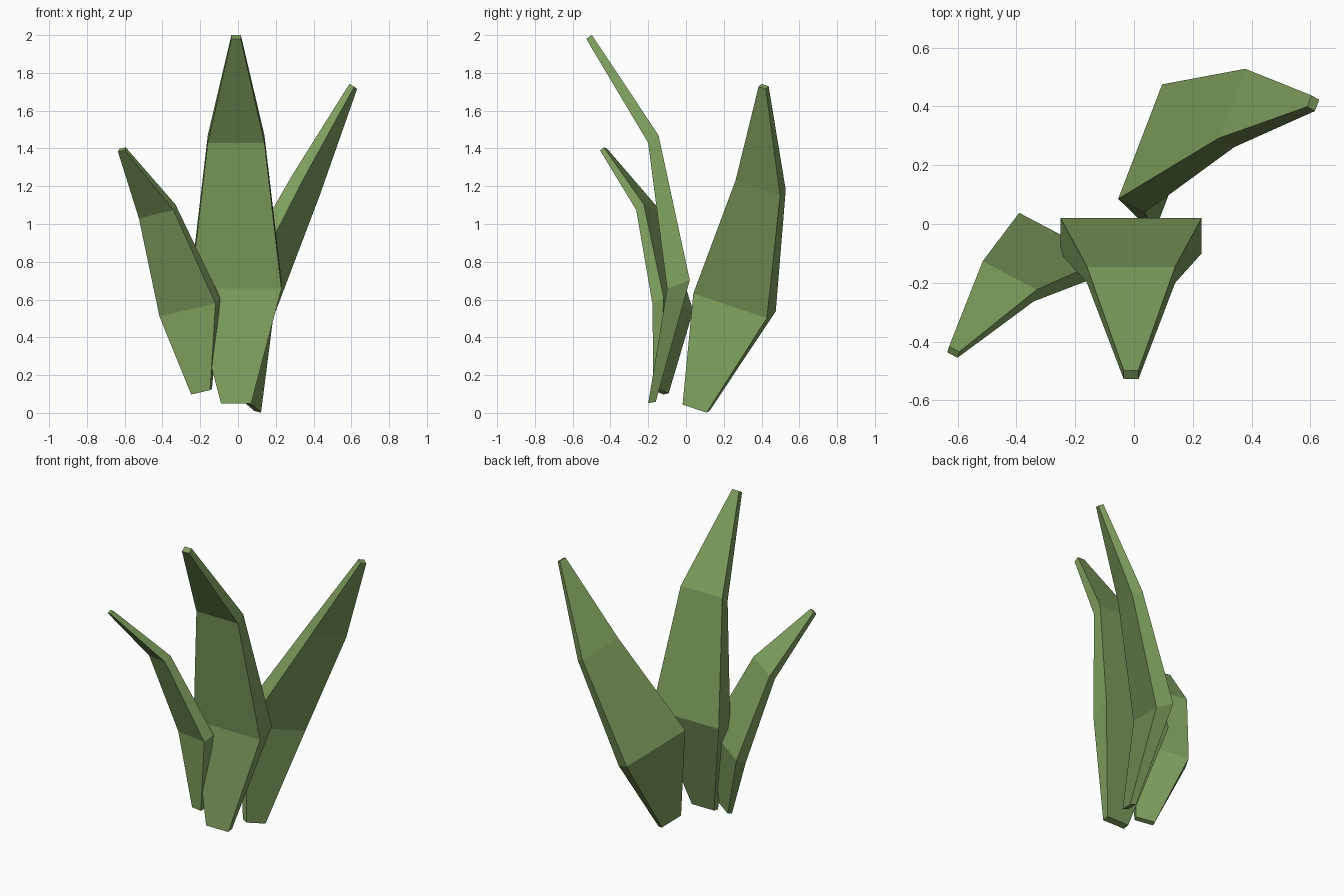
import bpy, bmesh
from mathutils import Vector

if "Cube" in bpy.data.objects:
    bpy.data.objects.remove(bpy.data.objects["Cube"])

green = bpy.data.materials.new("leaf_green")
green.diffuse_color = (0.21, 0.34, 0.11, 1)
green.use_nodes = True
green.node_tree.nodes["Principled BSDF"].inputs["Base Color"].default_value = green.diffuse_color


def leaf(name, side, rings):
    """Loft a blade through rings of (centre, width, thickness vector)."""
    side = Vector(side).normalized()
    bm = bmesh.new()
    loops = []
    for centre, width, thick in rings:
        c, s, t = Vector(centre), side * width / 2, Vector(thick) / 2
        loops.append([bm.verts.new(p) for p in (c - s - t, c + s - t, c + s + t, c - s + t)])
    for a, b in zip(loops, loops[1:]):
        for i in range(4):
            j = (i + 1) % 4
            bm.faces.new((a[i], a[j], b[j], b[i]))
    bm.faces.new(loops[0])
    bm.faces.new(loops[-1])
    bmesh.ops.recalc_face_normals(bm, faces=bm.faces)
    mesh = bpy.data.meshes.new(name)
    bm.to_mesh(mesh)
    bm.free()
    mesh.materials.append(green)
    obj = bpy.data.objects.new(name, mesh)
    bpy.context.collection.objects.link(obj)
    return obj


# Tall middle leaf, bending to the front
leaf("middle_leaf", (1, 0, 0), [
    ((-0.01, -0.18, 0.055), 0.16, (0, 0.04, 0.008)),
    ((-0.01, -0.04, 0.68), 0.48, (0, 0.12, 0.045)),
    ((-0.01, -0.173, 1.45), 0.30, (0, 0.055, 0.04)),
    ((-0.01, -0.513, 1.99), 0.05, (0, 0.03, 0.02)),
])

# Short leaf, bending to the left and front
leaf("left_leaf", (-0.295, 0.155, -0.068), [
    ((-0.193, -0.132, 0.112), 0.115, (0.01, 0.028, 0.006)),
    ((-0.255, -0.07, 0.56), 0.342, (0.025, 0.06, 0.03)),
    ((-0.428, -0.195, 1.067), 0.212, (0.01, 0.04, 0.03)),
    ((-0.615, -0.436, 1.394), 0.04, (0.006, 0.02, 0.016)),
])

# Medium leaf, bending to the right and back
leaf("right_leaf", (0.15, 0.39, -0.13), [
    ((0.08, 0.053, 0.027), 0.143, (0.035, -0.015, -0.008)),
    ((0.066, 0.257, 0.585), 0.437, (0.09, -0.047, -0.036)),
    ((0.36, 0.395, 1.205), 0.265, (0.054, -0.03, -0.03)),
    ((0.61, 0.411, 1.728), 0.043, (0.026, -0.015, -0.014)),
])
